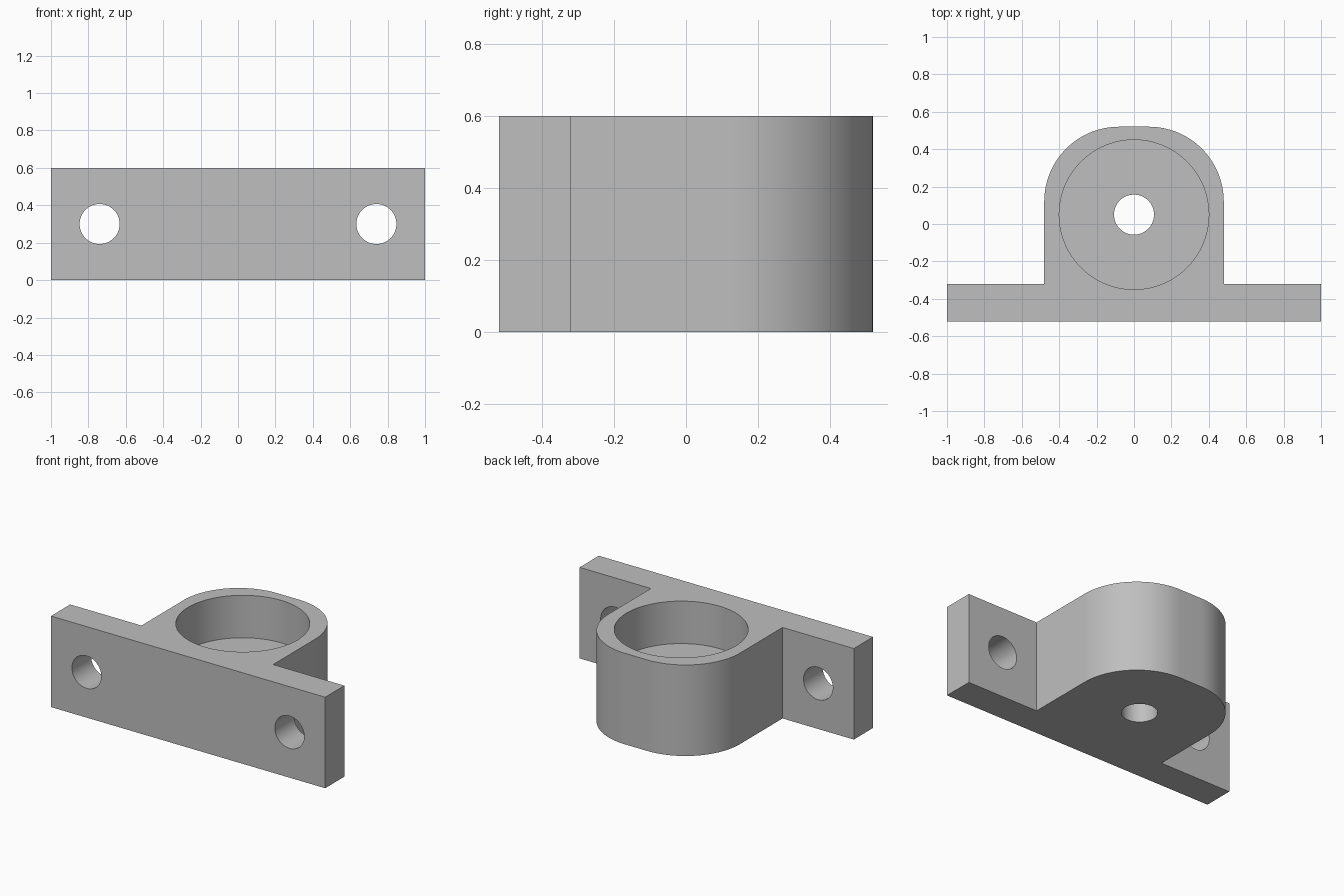
import bpy, bmesh, math
from mathutils import Vector

cube = bpy.data.objects.get("Cube")
if cube:
    bpy.data.objects.remove(cube, do_unlink=True)

# Overall dimensions
HEIGHT = 0.6
FRONT, BACK = -0.52, 0.52
PLATE_BACK = -0.32
HALF_WIDTH = 0.48
CORNER_R = 0.4
BORE_Y = 0.05
POCKET_FLOOR = 0.32
HOLE_R = 0.107

grey = bpy.data.materials.new("plain_grey")
grey.use_nodes = True
colour = (0.52, 0.52, 0.52, 1)
grey.diffuse_color = colour
grey.node_tree.nodes["Principled BSDF"].inputs["Base Color"].default_value = colour


def extruded(name, outline, height):
    """Extrude a flat counter-clockwise outline upwards from z = 0."""
    bm = bmesh.new()
    face = bm.faces.new([bm.verts.new((x, y, 0)) for x, y in outline])
    result = bmesh.ops.extrude_face_region(bm, geom=[face])
    top = [v for v in result["geom"] if isinstance(v, bmesh.types.BMVert)]
    bmesh.ops.translate(bm, verts=top, vec=Vector((0, 0, height)))
    bmesh.ops.recalc_face_normals(bm, faces=bm.faces)
    mesh = bpy.data.meshes.new(name)
    bm.to_mesh(mesh)
    bm.free()
    obj = bpy.data.objects.new(name, mesh)
    bpy.context.collection.objects.link(obj)
    mesh.materials.append(grey)
    return obj


def drill(target, radius, depth, location, rotation=(0, 0, 0), sides=96):
    """Cut a round hole into the target."""
    bpy.ops.mesh.primitive_cylinder_add(vertices=sides, radius=radius, depth=depth,
                                        location=location, rotation=rotation)
    cutter = bpy.context.object
    cutter.name = "hole_cutter"
    cutter.hide_render = True
    cutter.data.materials.append(grey)
    mod = target.modifiers.new("hole", "BOOLEAN")
    mod.operation = "DIFFERENCE"
    mod.solver = "EXACT"
    mod.object = cutter
    bpy.context.view_layer.objects.active = target
    bpy.ops.object.modifier_apply(modifier=mod.name)
    bpy.data.objects.remove(cutter, do_unlink=True)


# Right half of the outline: mounting flange, then housing with rounded corner
half = [(1, FRONT), (1, PLATE_BACK), (HALF_WIDTH, PLATE_BACK)]
steps = 32
for i in range(steps + 1):
    a = math.pi / 2 * i / steps
    half.append((HALF_WIDTH - CORNER_R + CORNER_R * math.cos(a),
                 BACK - CORNER_R + CORNER_R * math.sin(a)))
outline = half + [(-x, y) for x, y in reversed(half)]
bracket = extruded("bearing_bracket", outline, HEIGHT)

# Round pocket open at the top, and the through bore in its floor
drill(bracket, 0.4, 1, (0, BORE_Y, POCKET_FLOOR + 0.5))
drill(bracket, HOLE_R, 2, (0, BORE_Y, HEIGHT / 2), sides=64)

# Mounting holes through the flanges
for side in (-1, 1):
    drill(bracket, HOLE_R, 0.5, (side * 0.74, (FRONT + PLATE_BACK) / 2, HEIGHT / 2),
          (math.pi / 2, 0, 0), sides=64)

# Smooth curved walls, sharp edges
bpy.ops.object.select_all(action="DESELECT")
bracket.select_set(True)
bpy.context.view_layer.objects.active = bracket
bpy.ops.object.shade_smooth_by_angle(angle=math.radians(30))
